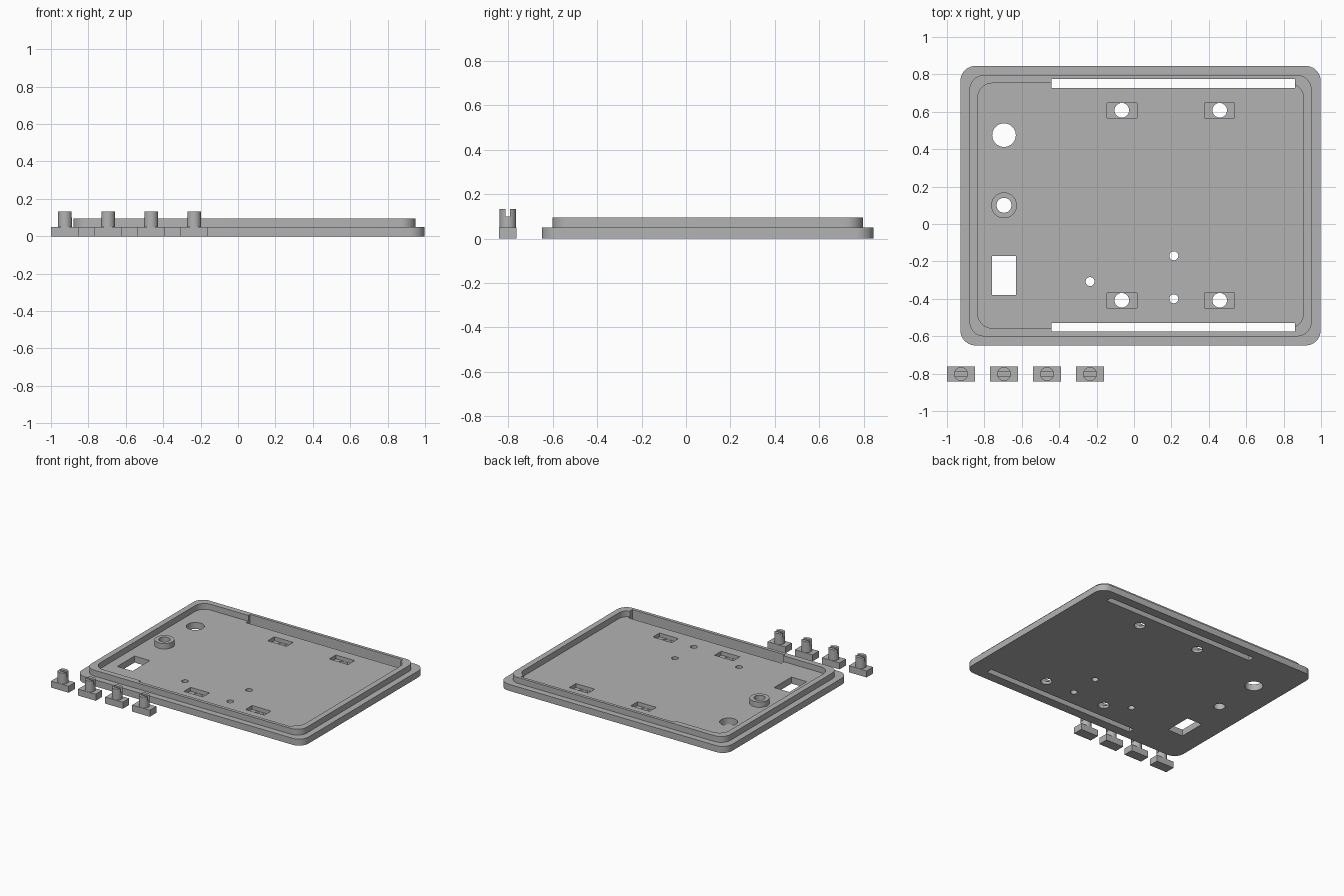
import bpy, bmesh, math

old = bpy.data.objects.get("Cube")
if old:
    bpy.data.objects.remove(old, do_unlink=True)

grey = bpy.data.materials.new("plastic_grey")
grey.use_nodes = True
COLOUR = (0.45, 0.45, 0.45, 1)
grey.diffuse_color = COLOUR
grey.node_tree.nodes["Principled BSDF"].inputs["Base Color"].default_value = COLOUR


def finish(bm, name):
    bmesh.ops.recalc_face_normals(bm, faces=bm.faces)
    mesh = bpy.data.meshes.new(name)
    bm.to_mesh(mesh)
    bm.free()
    mesh.materials.append(grey)
    ob = bpy.data.objects.new(name, mesh)
    bpy.context.collection.objects.link(ob)
    return ob


def add_box(bm, x0, x1, y0, y1, z0, z1):
    verts = bmesh.ops.create_cube(bm, size=1)["verts"]
    bmesh.ops.scale(bm, vec=(x1 - x0, y1 - y0, z1 - z0), verts=verts)
    bmesh.ops.translate(bm, vec=((x0 + x1) / 2, (y0 + y1) / 2, (z0 + z1) / 2), verts=verts)


def add_cylinder(bm, x, y, r, z0, z1, n=48):
    verts = bmesh.ops.create_cone(bm, cap_ends=True, segments=n, radius1=r, radius2=r,
                                  depth=z1 - z0)["verts"]
    bmesh.ops.translate(bm, vec=(x, y, (z0 + z1) / 2), verts=verts)


def combine(target, bm, operation):
    tool = finish(bm, "cutter")
    tool.hide_render = True
    mod = target.modifiers.new("combine", 'BOOLEAN')
    mod.operation = operation
    mod.solver = 'EXACT'
    mod.object = tool
    bpy.context.view_layer.objects.active = target
    bpy.ops.object.modifier_apply(modifier=mod.name)
    bpy.data.objects.remove(tool, do_unlink=True)


def smooth(ob):
    bpy.ops.object.select_all(action='DESELECT')
    ob.select_set(True)
    bpy.context.view_layer.objects.active = ob
    bpy.ops.object.shade_smooth_by_angle(angle=math.radians(30))


# Lid: rounded outlines stacked from the underside, over the rim, to the floor
def outline(bm, inset, z, radius=0.08, steps=10):
    half_x, half_y = 0.963 - inset, 0.747 - inset
    ring = []
    for corner, (sx, sy) in enumerate([(1, 1), (-1, 1), (-1, -1), (1, -1)]):
        for i in range(steps + 1):
            a = math.pi / 2 * (corner + i / steps)
            ring.append(bm.verts.new((0.035 + sx * (half_x - radius) + radius * math.cos(a),
                                      0.098 + sy * (half_y - radius) + radius * math.sin(a), z)))
    return ring


FLOOR, RIM = 0.05, 0.095
bm = bmesh.new()
rings = [outline(bm, inset, z) for inset, z in
         [(0, 0), (0, FLOOR), (0.048, FLOOR), (0.048, RIM), (0.092, RIM), (0.092, FLOOR)]]
for a, b in zip(rings, rings[1:]):
    for i in range(len(a)):
        j = (i + 1) % len(a)
        bm.faces.new((a[i], a[j], b[j], b[i]))
bm.faces.new(rings[0])
bm.faces.new(rings[-1])
lid = finish(bm, "lid_plate")

# Raised boss on the floor
LEFT_X = -0.695
bm = bmesh.new()
add_cylinder(bm, LEFT_X, 0.1, 0.069, 0.03, 0.092)
combine(lid, bm, 'UNION')

# Pockets for the latch feet
pockets = [(x, y) for x in (-0.065, 0.458) for y in (-0.408, 0.608)]
bm = bmesh.new()
for x, y in pockets:
    add_box(bm, x - 0.08, x + 0.08, y - 0.04, y + 0.04, 0.02, 0.2)
combine(lid, bm, 'DIFFERENCE')

# Through holes, window and long side slots
bm = bmesh.new()
holes = [(x, y, 0.039) for x, y in pockets]
holes += [(LEFT_X, 0.1, 0.04), (LEFT_X, 0.475, 0.063)]
holes += [(0.213, -0.17, 0.024), (0.213, -0.4, 0.024), (-0.235, -0.308, 0.024)]
for x, y, r in holes:
    add_cylinder(bm, x, y, r, -0.1, 0.2)
add_box(bm, -0.76, -0.63, -0.38, -0.17, -0.1, 0.2)
for y in (-0.552, 0.75):
    add_box(bm, -0.44, 0.86, y - 0.024, y + 0.024, -0.1, 0.2)
combine(lid, bm, 'DIFFERENCE')
smooth(lid)

# Four loose slotted studs beside the lid
for k in range(4):
    x, y = -0.925 + 0.23 * k, -0.802
    bm = bmesh.new()
    add_box(bm, x - 0.075, x + 0.075, y - 0.039, y + 0.039, 0, 0.05)
    stud = finish(bm, f"slotted_stud_{k + 1}")
    bm = bmesh.new()
    add_cylinder(bm, x, y, 0.0375, 0.03, 0.133)
    combine(stud, bm, 'UNION')
    bm = bmesh.new()
    add_box(bm, x - 0.1, x + 0.1, y - 0.01, y + 0.01, 0.1, 0.2)
    combine(stud, bm, 'DIFFERENCE')
    smooth(stud)
